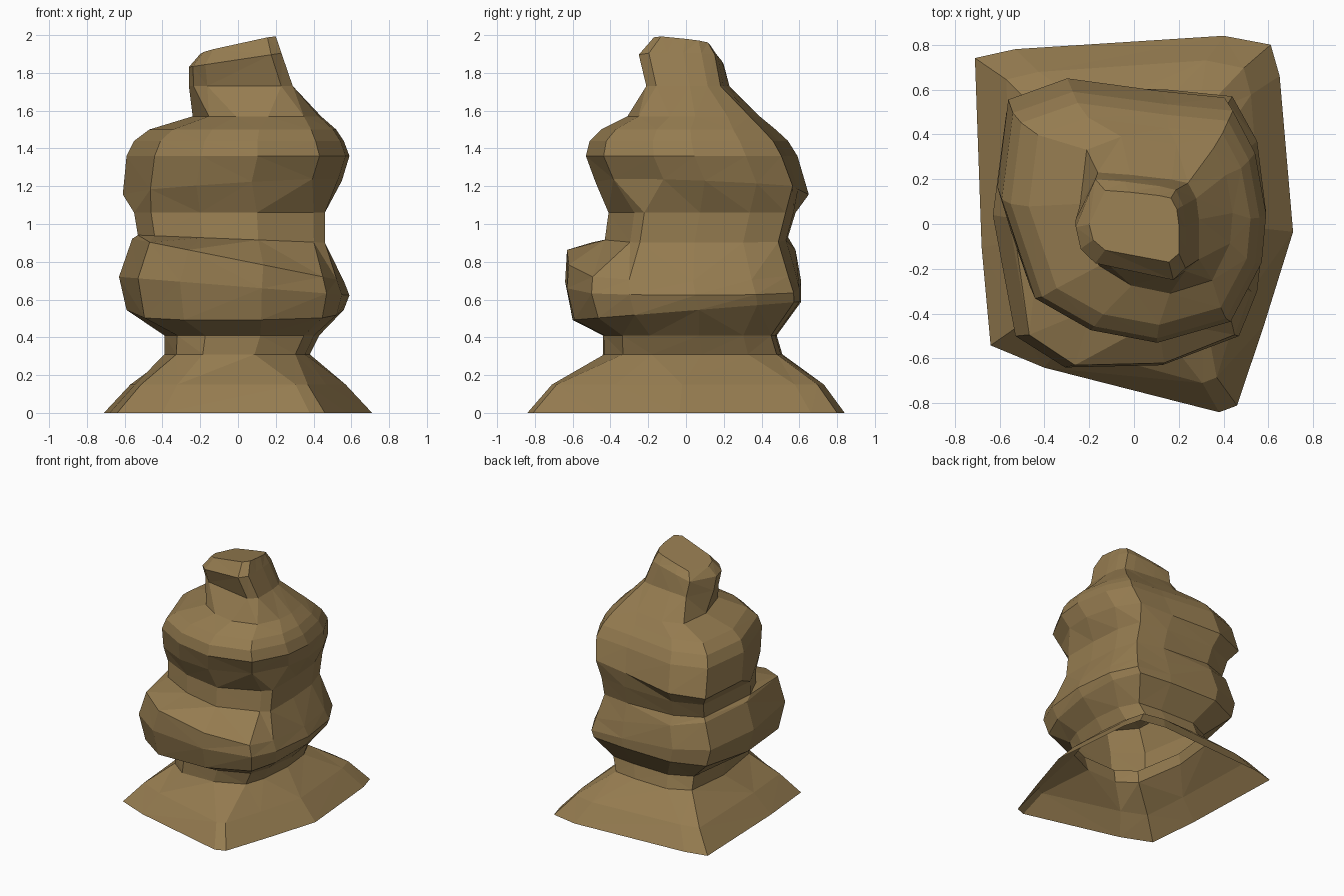
import bpy, bmesh

if "Cube" in bpy.data.objects:
    bpy.data.objects.remove(bpy.data.objects["Cube"])

stone = bpy.data.materials.new("brown stone")
stone.diffuse_color = (0.30, 0.20, 0.08, 1)
stone.use_nodes = True
stone.node_tree.nodes["Principled BSDF"].inputs["Base Color"].default_value = stone.diffuse_color

# Plan outlines, clockwise from the back left corner
SLAB = [(-.71, .75), (-.53, .79), (.40, .85), (.61, .81), (.65, .67), (.71, -.03),
        (.58, -.45), (.46, -.81), (.38, -.84), (-.40, -.64), (-.64, -.54), (-.68, -.10)]
LOWER = [(-.56, .50), (-.30, .61), (.15, .60), (.44, .57), (.55, .37), (.59, .05),
         (.55, -.30), (.47, -.50), (.13, -.63), (-.30, -.64), (-.52, -.50), (-.62, .04)]
WAIST = [(-.50, .45), (-.28, .53), (.15, .52), (.38, .48), (.44, .30), (.46, .05),
         (.46, -.23), (.40, -.28), (.10, -.41), (-.20, -.36), (-.46, -.24), (-.55, -.05)]
UPPER = [(-.55, .56), (-.28, .66), (.15, .60), (.44, .57), (.54, .37), (.59, .08),
         (.57, -.15), (.43, -.43), (.10, -.53), (-.20, -.47), (-.45, -.32), (-.60, .15)]
TIP = [(-.17, .20), (-.05, .19), (.10, .17), (.16, .155), (.19, .09), (.20, .0),
       (.20, -.08), (.20, -.17), (.15, -.22), (-.17, -.15), (-.23, -.09), (-.25, .0)]


def fit(v, lo, hi, a, b):
    return a + (v - lo) / (hi - lo) * (b - a)


def ring(outline, z, x0, x1, y0, y1, tx=0, ty=0):
    """Outline stretched to the given bounds, tilted by tx and ty."""
    xs, ys = zip(*outline)
    pts = []
    for x, y in outline:
        px = fit(x, min(xs), max(xs), x0, x1)
        py = fit(y, min(ys), max(ys), y0, y1)
        pts.append((px, py, z + tx * px + ty * py))
    return pts


def loft(name, rings, cap=False):
    """Skin a stack of rings with flat faces."""
    bm = bmesh.new()
    rows = [[bm.verts.new(p) for p in r] for r in rings]
    n = len(rows[0])
    for a, b in zip(rows, rows[1:]):
        for i in range(n):
            j = (i + 1) % n
            bm.faces.new((a[j], a[i], b[i], b[j]))
    if cap:
        bm.faces.new(rows[-1][::-1])
    bmesh.ops.triangulate(bm, faces=bm.faces[:])
    me = bpy.data.meshes.new(name)
    bm.to_mesh(me)
    bm.free()
    me.materials.append(stone)
    ob = bpy.data.objects.new(name, me)
    bpy.context.collection.objects.link(ob)


# Seams shared by neighbouring stones
foot = ring(LOWER, .31, -.39, .38, -.44, .51)
waist = ring(WAIST, .92, -.53, .46, -.43, .54, -.04)
collar = ring(UPPER, 1.57, -.24, .44, -.31, .39)

# Spreading base, open underneath
loft("base_slab", [
    ring(SLAB, 0, -.71, .71, -.84, .84),
    ring(SLAB, .15, -.57, .57, -.71, .73),
    foot])

# Lower boulder
loft("lower_boulder", [
    foot,
    ring(LOWER, .41, -.39, .43, -.44, .48),
    ring(LOWER, .54, -.59, .56, -.60, .61, 0, .08),
    ring(LOWER, .67, -.63, .59, -.64, .61, -.08),
    ring(LOWER, .81, -.56, .56, -.63, .58, -.20),
    waist])

# Upper boulder
loft("upper_boulder", [
    waist,
    ring(WAIST, 1.06, -.55, .46, -.41, .58),
    ring(UPPER, 1.20, -.61, .55, -.48, .65, .06, -.04),
    ring(UPPER, 1.36, -.59, .59, -.53, .59),
    ring(UPPER, 1.44, -.55, .56, -.51, .54),
    ring(UPPER, 1.50, -.47, .52, -.45, .475),
    collar])

# Leaning tip stone
loft("tip_stone", [
    collar,
    ring(TIP, 1.73, -.26, .29, -.21, .23),
    ring(TIP, 1.87, -.26, .23, -.25, .20, .15),
    ring(TIP, 1.94, -.20, .20, -.17, .15, .20, -.10)], cap=True)
